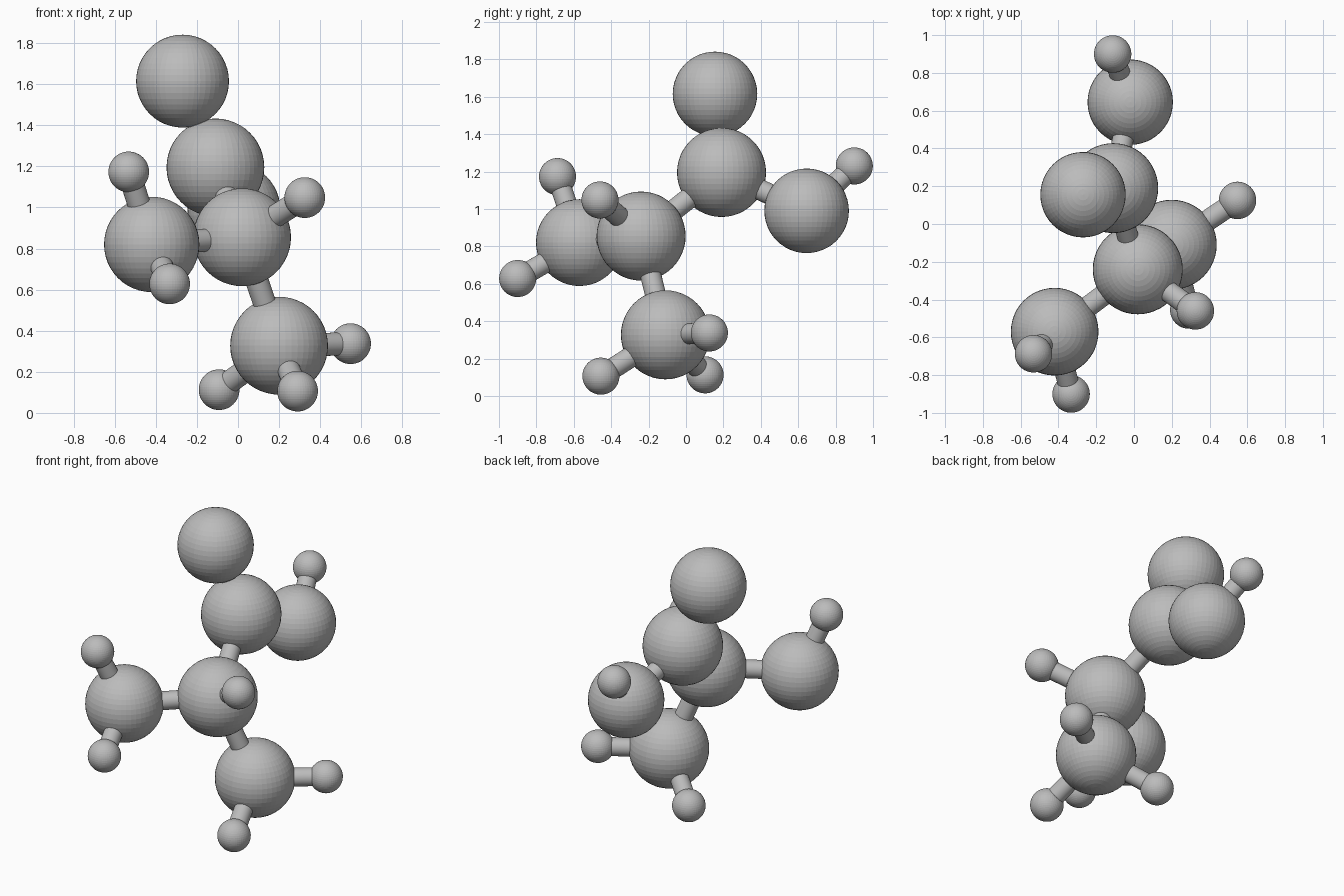
import bpy
from mathutils import Vector

default = bpy.data.objects.get("Cube")
if default:
    bpy.data.objects.remove(default, do_unlink=True)

# Single grey finish for every part
grey = bpy.data.materials.new("grey")
grey.use_nodes = True
grey.diffuse_color = (0.5, 0.5, 0.5, 1)
grey.node_tree.nodes["Principled BSDF"].inputs["Base Color"].default_value = (0.5, 0.5, 0.5, 1)

CARBON, NITROGEN, OXYGEN, HYDROGEN = 0.238, 0.232, 0.226, 0.099
ROD = 0.056

# Atoms: name -> (radius, centre)
atoms = {
    "centre_carbon": (CARBON, (0.02, -0.24, 0.855)),
    "acid_carbon": (CARBON, (-0.11, 0.19, 1.195)),
    "methyl_carbon": (CARBON, (0.20, -0.11, 0.327)),
    "amine_nitrogen": (NITROGEN, (-0.42, -0.57, 0.82)),
    "top_oxygen": (OXYGEN, (-0.27, 0.155, 1.615)),
    "back_oxygen": (OXYGEN, (-0.02, 0.645, 0.99)),
    "back_hydrogen": (HYDROGEN, (-0.113, 0.90, 1.23)),
    "centre_hydrogen": (HYDROGEN, (0.325, -0.46, 1.048)),
    "amine_hydrogen_upper": (HYDROGEN, (-0.532, -0.687, 1.173)),
    "amine_hydrogen_lower": (HYDROGEN, (-0.333, -0.90, 0.628)),
    "methyl_hydrogen_left": (HYDROGEN, (0.548, 0.125, 0.337)),
    "methyl_hydrogen_right": (HYDROGEN, (-0.092, 0.102, 0.113)),
    "methyl_hydrogen_front": (HYDROGEN, (0.29, -0.455, 0.106)),
}

# Bonds: each hub with the atoms joined to it
bonds = {
    "centre_carbon": ["acid_carbon", "methyl_carbon", "amine_nitrogen", "centre_hydrogen"],
    "acid_carbon": ["top_oxygen", "back_oxygen"],
    "back_oxygen": ["back_hydrogen"],
    "amine_nitrogen": ["amine_hydrogen_upper", "amine_hydrogen_lower"],
    "methyl_carbon": ["methyl_hydrogen_left", "methyl_hydrogen_right", "methyl_hydrogen_front"],
}


def finish(name):
    obj = bpy.context.object
    obj.name = name
    obj.data.materials.append(grey)
    return obj


def add_ball(name, radius, centre):
    bpy.ops.mesh.primitive_uv_sphere_add(segments=48, ring_count=24, radius=radius, location=centre)
    finish(name)


def add_rod(name, start, end):
    start, end = Vector(start), Vector(end)
    axis = end - start
    bpy.ops.mesh.primitive_cylinder_add(vertices=32, radius=ROD, depth=axis.length,
                                        location=(start + end) / 2,
                                        rotation=axis.to_track_quat('Z', 'Y').to_euler())
    finish(name)
    bpy.ops.object.shade_smooth_by_angle()


for name, (radius, centre) in atoms.items():
    add_ball(name, radius, centre)

for hub, ends in bonds.items():
    for end in ends:
        add_rod("bond_to_" + end, atoms[hub][1], atoms[end][1])
